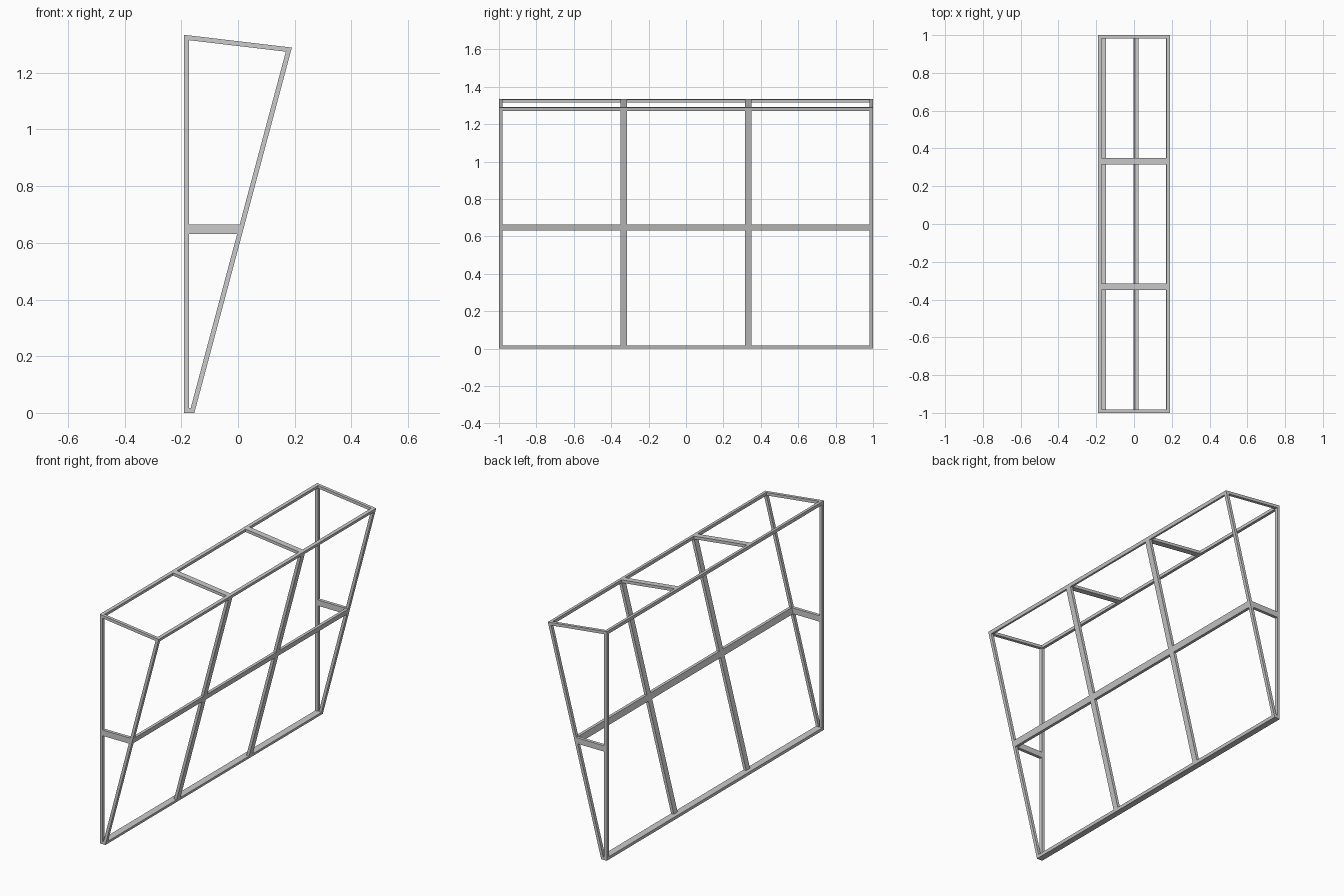
import bpy, bmesh
from mathutils import Vector

if "Cube" in bpy.data.objects:
    bpy.data.objects.remove(bpy.data.objects["Cube"])

T = 0.0168          # bar thickness in the side profile
TY = 0.0185         # end frame thickness along y
HALF = 1.0          # half length along y
POST_Y, POST_W = 0.333, 0.035
MID_LO, MID_HI = 0.631, 0.665

# Outer side profile (x, z), counter-clockwise: bottom, slanted, top, upright edges
outer = [Vector(p) for p in ((-0.19, 0), (-0.154, 0), (0.19, 1.289), (-0.19, 1.334))]


def normal(i):
    d = (outer[(i + 1) % 4] - outer[i]).normalized()
    return Vector((-d.y, d.x))


def inset_corner(i):
    """Corner i of the profile moved inward by the bar thickness."""
    n0, n1 = normal(i - 1), normal(i)
    return outer[i] + (n0 + n1) * (T / (1 + n0.dot(n1)))


inner = [inset_corner(i) for i in range(4)]


def foot(i, edge):
    """Inner corner i projected onto an outer edge."""
    return inner[i] - normal(edge) * T


def at_z(a, b, z):
    return a.lerp(b, (z - a.y) / (b.y - a.y))


def prism(name, pts, y0, y1):
    """Extrude an (x, z) outline from y0 to y1."""
    bm = bmesh.new()
    face = bm.faces.new([bm.verts.new((p[0], y0, p[1])) for p in pts])
    ext = bmesh.ops.extrude_face_region(bm, geom=[face])
    verts = [g for g in ext["geom"] if isinstance(g, bmesh.types.BMVert)]
    bmesh.ops.translate(bm, verts=verts, vec=(0, y1 - y0, 0))
    bmesh.ops.recalc_face_normals(bm, faces=bm.faces)
    me = bpy.data.meshes.new(name)
    bm.to_mesh(me)
    bm.free()
    ob = bpy.data.objects.new(name, me)
    bpy.context.collection.objects.link(ob)
    return ob


def slant(z0, z1):
    """Piece of the slanted bar between two heights."""
    return [at_z(outer[1], outer[2], z0), at_z(outer[1], outer[2], z1),
            at_z(inner[1], inner[2], z1), at_z(inner[1], inner[2], z0)]


# End frames: mitred bars plus a short horizontal brace
for side, y0 in (("front", -HALF), ("back", HALF - TY)):
    for i, bar in enumerate(("foot", "slanted_bar", "top_bar", "upright")):
        j = (i + 1) % 4
        prism(f"{side}_{bar}", [outer[i], outer[j], inner[j], inner[i]], y0, y0 + TY)
    prism(f"{side}_brace", [(inner[0].x, MID_LO), at_z(inner[1], inner[2], MID_LO),
                            at_z(inner[1], inner[2], MID_HI), (inner[0].x, MID_HI)], y0, y0 + TY)

# Long rails between the end frames; the board fills the full foot width
L = HALF - TY
prism("bottom_board", [outer[0], outer[1], at_z(outer[1], outer[2], T), foot(0, 3)], -L, L)
prism("top_outer_rail", [outer[2], foot(2, 2), inner[2], foot(2, 1)], -L, L)
prism("top_rear_rail", [outer[3], foot(3, 3), inner[3], foot(3, 2)], -L, L)
prism("middle_rail", slant(MID_LO, MID_HI), -L, L)

# Intermediate slanted posts and top cross bars
for side, s in (("front", -1), ("back", 1)):
    y0, y1 = s * POST_Y - POST_W / 2, s * POST_Y + POST_W / 2
    upper = slant(MID_HI, 1)
    prism(f"{side}_lower_post", slant(T, MID_LO), y0, y1)
    prism(f"{side}_upper_post", [upper[0], foot(2, 1), inner[2], upper[3]], y0, y1)
    prism(f"{side}_cross_bar", [foot(2, 2), foot(3, 2), inner[3], inner[2]], y0, y1)
